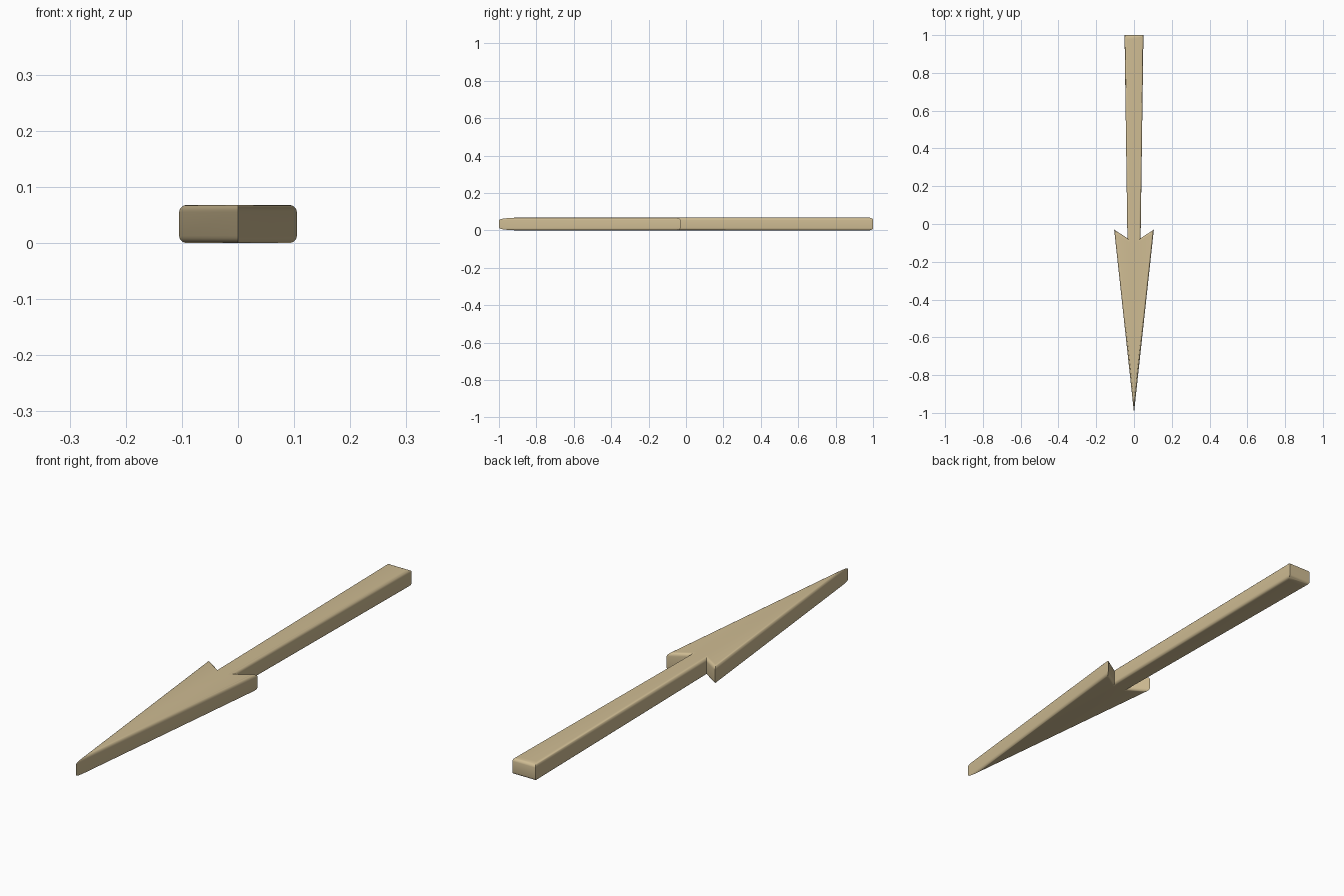
import bpy, bmesh, math
from mathutils import Vector

if "Cube" in bpy.data.objects:
    bpy.data.objects.remove(bpy.data.objects["Cube"])

HEIGHT = 0.068
ROUND_Z = 0.013
STEPS = 5

# Arrow outline, counter-clockwise: tip, barb, notch, tail, then mirrored
half = [(0.105, -0.03), (0.035, -0.075), (0.05, 1.0)]
outline = [Vector(p) for p in [(0, -1)] + half + [(-x, y) for x, y in reversed(half)]]
# Rounding width of each outline edge (the tail end is softer)
widths = [0.012, 0.012, 0.012, 0.024, 0.012, 0.012, 0.012]


def inset(points, k):
    """Move every edge inwards by k * its width, with mitred corners."""
    n = len(points)
    lines = []
    for i in range(n):
        d = (points[(i + 1) % n] - points[i]).normalized()
        lines.append((points[i] + Vector((-d.y, d.x)) * widths[i] * k, d))
    result = []
    for i in range(n):
        (p, d), (q, e) = lines[i - 1], lines[i]
        t = (q - p).cross(e) / d.cross(e)
        result.append(p + d * t)
    return result


# Rounded edge profile, from bottom to top: (inset factor, height)
arc = []
for i in range(STEPS + 1):
    a = math.pi / 2 * i / STEPS
    arc.append((1 - math.sin(a), ROUND_Z * (1 - math.cos(a))))
profile = arc + [(k, HEIGHT - z) for k, z in reversed(arc)]

# Stack the rings and close the body
bm = bmesh.new()
rings = []
for k, z in profile:
    rings.append([bm.verts.new((p.x, p.y, z)) for p in inset(outline, k)])
for lo, hi in zip(rings, rings[1:]):
    for i in range(len(lo)):
        j = (i + 1) % len(lo)
        bm.faces.new((lo[i], lo[j], hi[j], hi[i]))
caps = [bm.faces.new(list(reversed(rings[0]))), bm.faces.new(rings[-1])]
bmesh.ops.triangulate(bm, faces=caps)
bmesh.ops.recalc_face_normals(bm, faces=bm.faces)

mesh = bpy.data.meshes.new("arrow_pointer")
bm.to_mesh(mesh)
bm.free()
arrow = bpy.data.objects.new("arrow_pointer", mesh)
bpy.context.collection.objects.link(arrow)

# Tan finish
tan = bpy.data.materials.new("tan")
tan.diffuse_color = (0.62, 0.5, 0.29, 1)
tan.use_nodes = True
tan.node_tree.nodes["Principled BSDF"].inputs["Base Color"].default_value = tan.diffuse_color
mesh.materials.append(tan)

# Smooth rounding, crisp upright corners
bpy.context.view_layer.objects.active = arrow
arrow.select_set(True)
bpy.ops.object.shade_smooth_by_angle(angle=math.radians(35))
